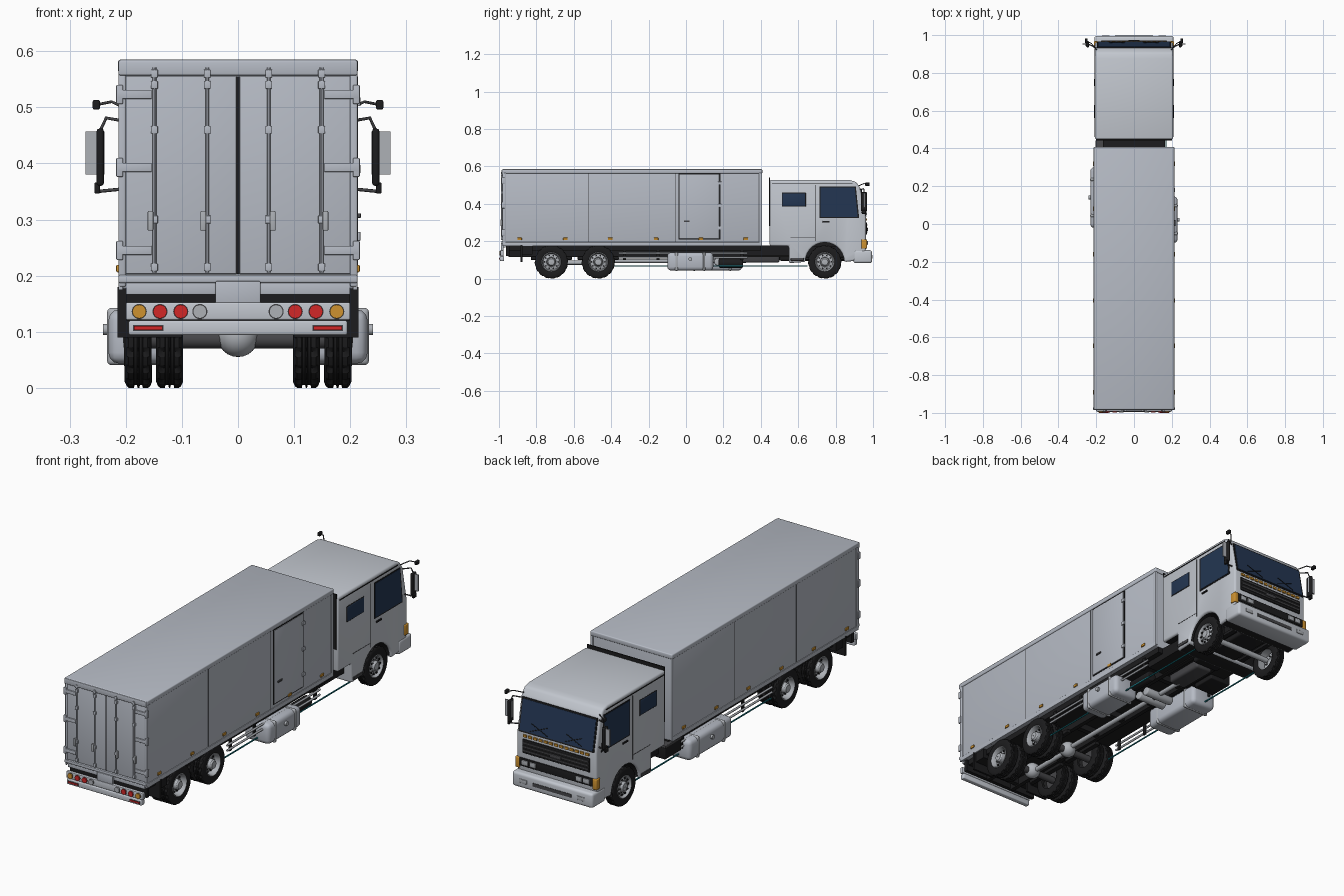
import bpy, bmesh, math
from mathutils import Vector, Matrix

if "Cube" in bpy.data.objects:
    bpy.data.objects.remove(bpy.data.objects["Cube"])

def mat(name, r, g, b):
    m = bpy.data.materials.new(name)
    m.diffuse_color = (r, g, b, 1)
    m.use_nodes = True
    m.node_tree.nodes["Principled BSDF"].inputs["Base Color"].default_value = m.diffuse_color
    return m

BODY = mat("body_grey", .47, .50, .56)
CAB = mat("cab_grey", .54, .57, .62)
BLACK = mat("black", .012, .012, .013)
DARK = mat("dark_grey", .06, .06, .065)
GLASS = mat("navy_glass", .017, .037, .085)
AMBER = mat("amber", .62, .29, .03)
RED = mat("red", .65, .02, .02)
SILVER = mat("silver", .42, .44, .47)
TEAL = mat("teal", .01, .22, .27)

def build(name, bm, mats, bevel=0, rule=None):
    bmesh.ops.recalc_face_normals(bm, faces=bm.faces)
    if rule:
        for f in bm.faces:
            f.material_index = rule(f)
    if bevel:
        es = [e for e in bm.edges if e.calc_face_angle(0) > math.radians(25)]
        bmesh.ops.bevel(bm, geom=es, offset=bevel, segments=3, profile=.5,
                        affect='EDGES', clamp_overlap=True)
    me = bpy.data.meshes.new(name)
    bm.to_mesh(me)
    bm.free()
    for m in mats if isinstance(mats, (list, tuple)) else [mats]:
        me.materials.append(m)
    me.shade_smooth()
    me.set_sharp_from_angle(angle=math.radians(32))
    ob = bpy.data.objects.new(name, me)
    bpy.context.collection.objects.link(ob)
    return ob

def box(name, x0, x1, y0, y1, z0, z1, m, bevel=0):
    bm = bmesh.new()
    bmesh.ops.create_cube(bm, size=1)
    for v in bm.verts:
        v.co = Vector(((x0+x1)/2 + v.co.x*(x1-x0), (y0+y1)/2 + v.co.y*(y1-y0), (z0+z1)/2 + v.co.z*(z1-z0)))
    return build(name, bm, m, bevel)

def pair(name, x0, x1, *rest):
    box(name + "_right", x0, x1, *rest)
    box(name + "_left", -x1, -x0, *rest)

def prism(name, pts, x0, x1, m, bevel=0, rule=None):
    """Side profile (y, z) extruded across x."""
    bm = bmesh.new()
    f = bm.faces.new([bm.verts.new((x0, y, z)) for y, z in pts])
    ext = bmesh.ops.extrude_face_region(bm, geom=[f])
    for v in ext['geom']:
        if isinstance(v, bmesh.types.BMVert):
            v.co.x = x1
    return build(name, bm, m, bevel, rule)

def cyls(name, axis, centres, r, length, m, seg=20, bevel=0):
    bm = bmesh.new()
    rot = {'X': Matrix.Rotation(math.pi/2, 4, 'Y'), 'Y': Matrix.Rotation(math.pi/2, 4, 'X'), 'Z': Matrix()}[axis]
    for c in centres:
        bmesh.ops.create_cone(bm, cap_ends=True, segments=seg, radius1=r, radius2=r, depth=length,
                              matrix=Matrix.Translation(c) @ rot)
    return build(name, bm, m, bevel)

def lathe(name, prof, c, side, m, seg=40, lug=None):
    """Profile (radius, x) spun about the x axis; lug lowers alternate tread facets."""
    bm = bmesh.new()
    rings = []
    for i in range(seg):
        a = 2*math.pi*i/seg
        rings.append([bm.verts.new((c[0]+side*x,
                      c[1] + (lug if lug and r > .087 and i % 4 > 2 else r)*math.cos(a),
                      c[2] + (lug if lug and r > .087 and i % 4 > 2 else r)*math.sin(a))) for r, x in prof])
    for i in range(seg):
        p, q = rings[i], rings[(i+1) % seg]
        for j in range(len(prof)-1):
            bm.faces.new((p[j], q[j], q[j+1], p[j+1]))
    return build(name, bm, m)

def tube(name, pts, r, m):
    cu = bpy.data.curves.new(name, 'CURVE')
    cu.dimensions = '3D'
    cu.bevel_depth, cu.bevel_resolution, cu.use_fill_caps = r, 2, True
    sp = cu.splines.new('POLY')
    sp.points.add(len(pts)-1)
    for p, co in zip(sp.points, pts):
        p.co = (*co, 1)
    cu.materials.append(m)
    bpy.context.collection.objects.link(bpy.data.objects.new(name, cu))

# Cargo body with rails and corner posts
box("cargo_box", -.21, .21, -.975, .403, .176, .58, BODY, .004)
box("roof_cap", -.214, .214, -.982, .408, .562, .585, BODY, .005)
pair("bottom_rail", .205, .213, -.98, .406, .174, .195, BODY, .002)
pair("front_post", .2, .213, .39, .407, .18, .565, BODY, .003)
pair("rear_post", .2, .213, -.981, -.962, .18, .565, BODY, .003)
for y in (-.52, -.057):
    pair("side_seam", .209, .2108, y-.0015, y+.0015, .195, .562, DARK)
for y in (-.89, -.645, -.405, -.16, .08, .32):
    pair("side_marker", .211, .217, y-.012, y+.012, .206, .219, AMBER, .002)

# Side door on the right
box("side_door_gap", .209, .2115, -.041, .185, .208, .561, BLACK)
box("side_door", .21, .2135, -.035, .178, .213, .556, BODY, .001)
box("side_door_handle", .213, .219, -.01, .02, .303, .311, DARK, .001)
for z in (.27, .39, .51):
    box("side_door_hinge", .212, .218, .17, .19, z-.008, z+.008, BODY, .001)

# Rear doors, lock rods, hinges
box("rear_lintel", -.213, .213, -.986, -.97, .557, .583, BODY, .003)
box("rear_sill", -.213, .213, -.986, -.97, .187, .201, BODY, .003)
pair("rear_door", .003, .2, -.98, -.97, .203, .555, BODY, .001)
box("door_gap", -.003, .003, -.981, -.968, .203, .555, BLACK)
for s in (-1, 1):
    for x in (.055, .149):
        cyls("lock_rod", 'Z', [(s*x, -.985, .388)], .0035, .365, BODY, 10)
        for z in (.215, .3, .46, .54, .56):
            box("rod_bracket", s*x-.006, s*x+.006, -.989, -.978, z-.007, z+.007, BODY, .001)
    for x in (.062, .156):
        box("lock_handle", s*x-.005, s*x+.005, -.993, -.982, .28, .315, SILVER, .002)
for z in (.245, .393, .523):
    pair("rear_hinge", .154, .215, -.986, -.978, z-.008, z+.008, BODY, .001)
    pair("hinge_knuckle", .205, .217, -.986, -.97, z-.017, z+.017, BODY, .002)

# Rear bumper and lamps
pair("under_sill_panel", .04, .2, -.978, -.965, .166, .187, BODY, .002)
box("rear_crossbar", -.2, .2, -.962, -.945, .12, .176, BLACK)
box("centre_plate", -.04, .04, -.99, -.975, .15, .19, BODY, .002)
box("lamp_panel", -.2, .2, -.992, -.975, .121, .152, CAB, .003)
box("rear_bumper", -.195, .195, -.995, -.972, .094, .12, CAB, .004)
for s in (-1, 1):
    for x, m in ((.176, AMBER), (.139, RED), (.102, RED), (.068, SILVER)):
        cyls("lamp_ring", 'Y', [(s*x, -.992, .136)], .0135, .003, DARK, 24)
        cyls("rear_lamp", 'Y', [(s*x, -.9945, .136)], .0122, .007, m, 24)
pair("reflector_frame", .133, .187, -.997, -.99, .101, .112, DARK)
pair("reflector", .135, .185, -1, -.99, .103, .11, RED)
pair("mud_flap", .1, .215, -.885, -.875, .09, .18, BLACK)
pair("mudguard_bracket", .12, .205, -.885, -.82, .13, .176, BLACK)

# Chassis frame and underside
pair("chassis_rail", .06, .08, -.95, .9, .115, .172, BLACK)
box("subframe", -.19, .19, -.95, .4, .15, .178, BLACK)
for y in (-.9, -.6, -.33, -.15, .05, .25, .42):
    box("cross_member", -.075, .075, y-.012, y+.012, .12, .165, BLACK)
box("cab_gap_platform", -.165, .165, .3, .56, .12, .176, BLACK)
box("engine", -.07, .07, .5, .9, .095, .3, BLACK, .01)
box("gearbox", -.045, .045, .3, .5, .085, .16, DARK, .012)
cyls("drive_shaft", 'Y', [(0, -.08, .095)], .011, .8, SILVER, 14)
cyls("rear_shaft", 'Y', [(0, -.595, .085)], .011, .22, SILVER, 14)
cyls("cross_air_tank", 'X', [(0, .12, .09), (0, .17, .09)], .02, .15, SILVER, 18, .005)
pair("teal_line", .168, .173, -.42, .65, .064, .069, TEAL)
for s in (-1, 1):
    for z in (.112, .136):
        tube("side_guard_rail", [(s*.195, -.36, z), (s*.195, .33, z)], .005, SILVER)
    for y in (-.33, -.15, .3):
        box("guard_bracket", s*.19-.004, s*.19+.004, y-.008, y+.008, .1, .16, BLACK)

# Fuel tanks with straps, air tanks, battery box
for s, y0, y1 in ((1, -.1, .146), (-1, -.02, .3)):
    a, b = sorted((s*.1, s*.231))
    box("fuel_tank", a, b, y0, y1, .043, .14, BODY, .02)
    for k in (.2, .8):
        y = y0 + (y1-y0)*k
        a, b = sorted((s*.098, s*.2335))
        box("tank_strap", a, b, y-.008, y+.008, .0405, .1425, SILVER, .02)
    cyls("tank_cap", 'X', [(s*.235, y0+(y1-y0)*.5, .104)], .01, .012, SILVER, 16)
cyls("side_air_tank", 'Y', [(.15, .24, .083)], .025, .13, BLACK, 20, .006)
box("battery_box", -.2, -.09, .32, .44, .1, .165, BLACK, .005)
box("battery_lid", -.203, -.088, .317, .443, .155, .168, DARK, .003)

# Wheels: tyre, rim, hub, holes
H = .024
half = [(.05, H*.9), (.056, H), (.078, H), (.086, H*.85), (.089, H*.7), (.089, H*.35), (.084, H*.3), (.084, H*.1), (.089, .001)]
TYRE = half + [(r, -x) for r, x in reversed(half)]
def wheel(x, y, s, outer, deep):
    c = (s*x, y, .089)
    lathe("tyre", TYRE, c, s, BLACK, 64, .084)
    if not outer:
        lathe("inner_rim", [(.052, .02), (.045, .0), (0.001, 0)], c, s, DARK, 32)
        return
    d = -.004 if deep else .012
    lathe("rim", [(.052, -.02), (.053, .022), (.05, .025), (.046, .02), (.043, d), (.026, d+.005),
                  (.024, d+.002), (.022, .02), (.017, .026), (.001, .027)], c, s, SILVER)
    ring = lambda n, r: [(s*(x+d+.004), y+r*math.cos(2*math.pi*i/n), .089+r*math.sin(2*math.pi*i/n)) for i in range(n)]
    cyls("rim_holes", 'X', ring(10, .036), .0045, .006, BLACK, 12)
    cyls("wheel_nuts", 'X', ring(8, .0275), .002, .012, DARK, 6)
for s in (-1, 1):
    wheel(.177, .742, s, True, False)
    for y in (-.72, -.469):
        wheel(.178, y, s, True, True)
        wheel(.122, y, s, False, True)
        box("leaf_spring", s*.085-.012, s*.085+.012, y-.11, y+.11, .1, .118, BLACK, .003)
    box("front_spring", s*.1-.012, s*.1+.012, .6, .88, .1, .115, BLACK, .003)
for y in (-.72, -.469):
    cyls("rear_axle", 'X', [(0, y, .086)], .016, .33, DARK, 16)
    bm = bmesh.new()
    bmesh.ops.create_uvsphere(bm, u_segments=20, v_segments=12, radius=.037, matrix=Matrix.Translation((0, y, .092)))
    build("differential", bm, SILVER)
cyls("front_axle", 'X', [(0, .742, .085)], .013, .33, SILVER, 16)

# Cab shell with wheel arch; underside and arch are black
arch = [(.742+.104*math.cos(a), .089+.104*math.sin(a)) for a in [math.pi*(1-i/14) for i in range(15)]]
profile = [(.447, .174), (.55, .174), (.55, .083)] + arch + [(.95, .1), (.962, .16), (.962, .33),
          (.932, .485), (.908, .518), (.875, .527), (.447, .527)]
def under(f):
    c = f.calc_center_median()
    return int(abs(f.normal.x) < .5 and (f.normal.z < -.3 or math.hypot(c.y-.742, c.z-.089) < .108))
prism("cab", profile, -.207, .207, [CAB, BLACK], .01, under)
box("cab_back_panel", -.2, .2, .443, .449, .28, .54, BLACK)
pair("roof_gutter", .2, .2095, .46, .89, .508, .512, BLACK)

# Cab windows, doors and seams
prism("windscreen_frame", [(.955, .33), (.93, .482), (.936, .483), (.9645, .331)], -.196, .196, BLACK)
prism("windscreen", [(.961, .337), (.935, .476), (.9395, .477), (.9655, .338)], -.19, .19, GLASS)
for s in (-1, 1):
    prism("door_window_frame", [(.714, .323), (.926, .323), (.908, .493), (.714, .493)], s*.2, s*.2085, BLACK)
    prism("door_window", [(.72, .329), (.918, .329), (.902, .488), (.72, .488)], s*.203, s*.21, GLASS)
    for k in (-1, 1):
        tube("wiper", [(s*.09+k*.045, .966, .345), (s*.09-k*.04, .96, .38)], .0015, BLACK)
pair("rear_window_frame", .2, .2085, .511, .642, .384, .461, BLACK, .004)
pair("rear_window", .203, .21, .515, .638, .388, .457, GLASS, .004)
pair("door_seam", .2, .2078, .689, .692, .2, .5, BLACK)
pair("panel_seam", .2, .2078, .56, .69, .219, .2215, DARK)
pair("door_handle", .2, .212, .73, .768, .3, .308, BLACK, .002)

# Cab front: amber row, grille, headlights, bumper
for i in range(13):
    x = (i-6)*.027
    box("amber_marker", x-.009, x+.009, .955, .968, .311, .322, AMBER)
box("grille", -.175, .175, .955, .967, .235, .3, BLACK, .002)
for z in (.25, .268, .286):
    box("grille_bar", -.17, .17, .96, .971, z-.003, z+.003, DARK)
box("grille_centre", -.03, .03, .96, .973, .255, .272, DARK, .002)
box("headlight_strip", -.19, .19, .955, .967, .172, .21, BLACK, .002)
for x in (.12, .16):
    pair("headlight", x-.016, x+.016, .96, .972, .18, .202, SILVER, .003)
pair("corner_indicator", .19, .212, .938, .968, .16, .21, AMBER, .004)
box("front_bumper", -.21, .21, .895, .995, .083, .152, CAB, .012)
box("bumper_slot", -.1, .1, .99, .997, .108, .124, DARK)
pair("fog_lamp", .13, .17, .99, .998, .108, .126, SILVER, .002)
pair("cab_step", .2, .211, .56, .63, .095, .11, DARK, .002)

# Mirrors on bent arms
pair("mirror_housing", .239, .252, .935, .968, .36, .462, BLACK, .005)
pair("mirror_glass", .238, .272, .95, .956, .38, .457, SILVER)
pair("mirror_foot", .246, .256, .94, .962, .346, .366, BLACK, .003)
pair("corner_mirror", .246, .259, .958, .982, .496, .513, BLACK, .003)
for s in (-1, 1):
    tube("mirror_arm_top", [(s*.2, .93, .475), (s*.235, .95, .481), (s*.247, .953, .455)], .003, DARK)
    tube("mirror_arm_low", [(s*.2, .94, .355), (s*.25, .951, .35)], .003, DARK)
    tube("corner_mirror_arm", [(s*.195, .92, .495), (s*.225, .955, .51), (s*.25, .968, .505)], .0025, DARK)
